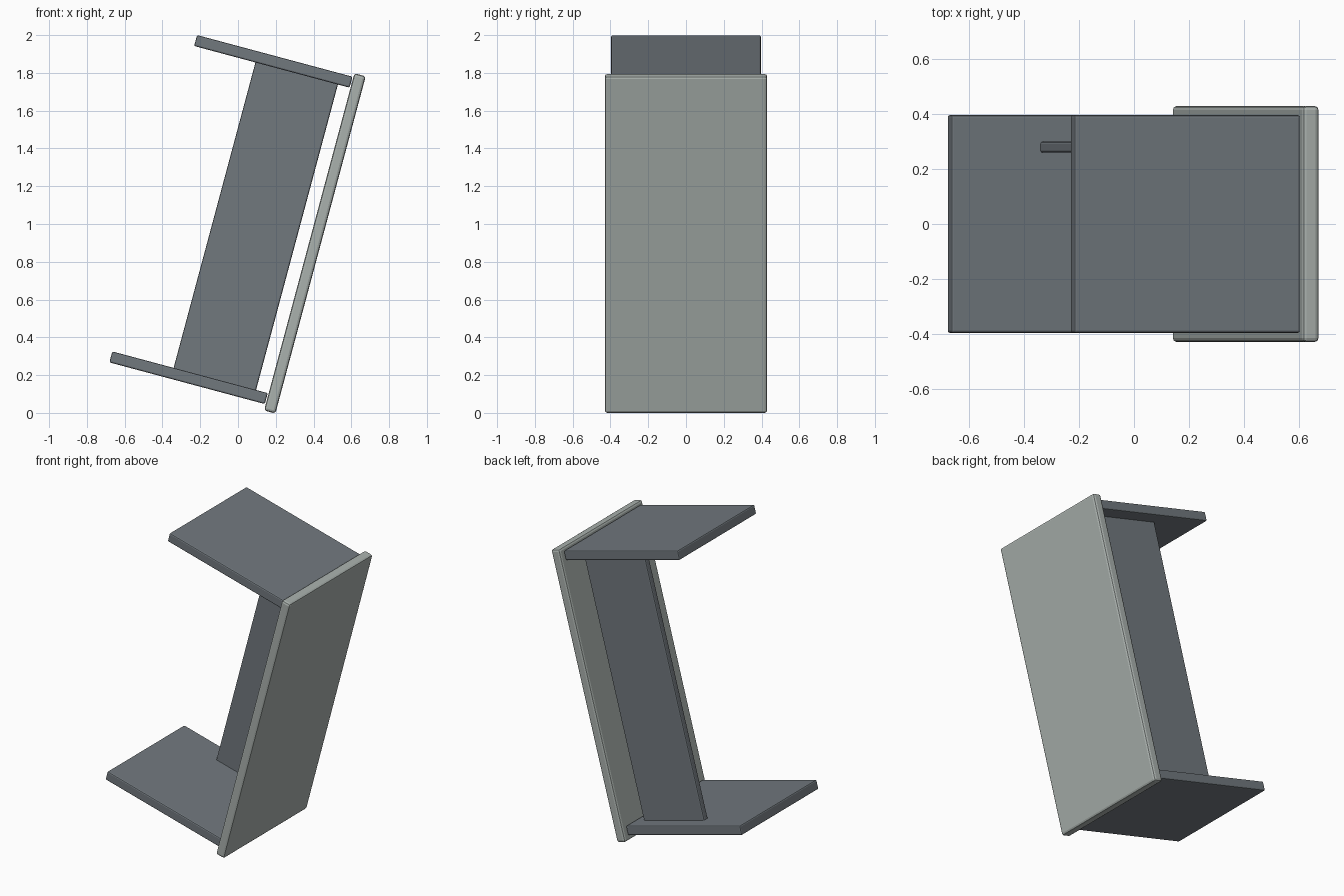
import bpy, math
from mathutils import Matrix

if "Cube" in bpy.data.objects:
    bpy.data.objects.remove(bpy.data.objects["Cube"])

TILT = Matrix.Rotation(math.radians(15), 4, 'Y')   # whole unit leans to +x


def material(name, rgb):
    m = bpy.data.materials.new(name)
    m.diffuse_color = (*rgb, 1)
    m.use_nodes = True
    m.node_tree.nodes["Principled BSDF"].inputs["Base Color"].default_value = m.diffuse_color
    return m


dark = material("slate grey", (0.165, 0.188, 0.208))
light = material("pale grey", (0.40, 0.44, 0.42))


def board(name, x, y, z, bevel, mat):
    """Bevelled board given by its min/max extents in the tilted frame."""
    bpy.ops.mesh.primitive_cube_add(size=1)
    ob = bpy.context.object
    ob.name = name
    spans = (x, y, z)
    size = [b - a for a, b in spans]
    centre = [(a + b) / 2 for a, b in spans]
    ob.data.transform(Matrix.Translation(centre) @ Matrix.Diagonal((*size, 1)))
    ob.matrix_world = TILT
    ob.data.materials.append(mat)
    mod = ob.modifiers.new("edge bevel", 'BEVEL')
    mod.width = bevel
    mod.segments = 2
    return ob


# Large pale face panel
board("face_panel", (0.130, 0.192), (-0.43, 0.43), (0.048, 1.896), 0.014, light)

# Top and bottom shelves
for name, z in (("bottom_shelf", (0.082, 0.142)), ("top_shelf", (1.816, 0.060 + 1.816))):
    board(name, (-0.727, 0.125), (-0.397, 0.397), z, 0.008, dark)

# Upright wall between the shelves, set toward the back
board("upright_wall", (-0.391, 0.061), (0.26, 0.30), (0.13, 1.825), 0.008, dark)
